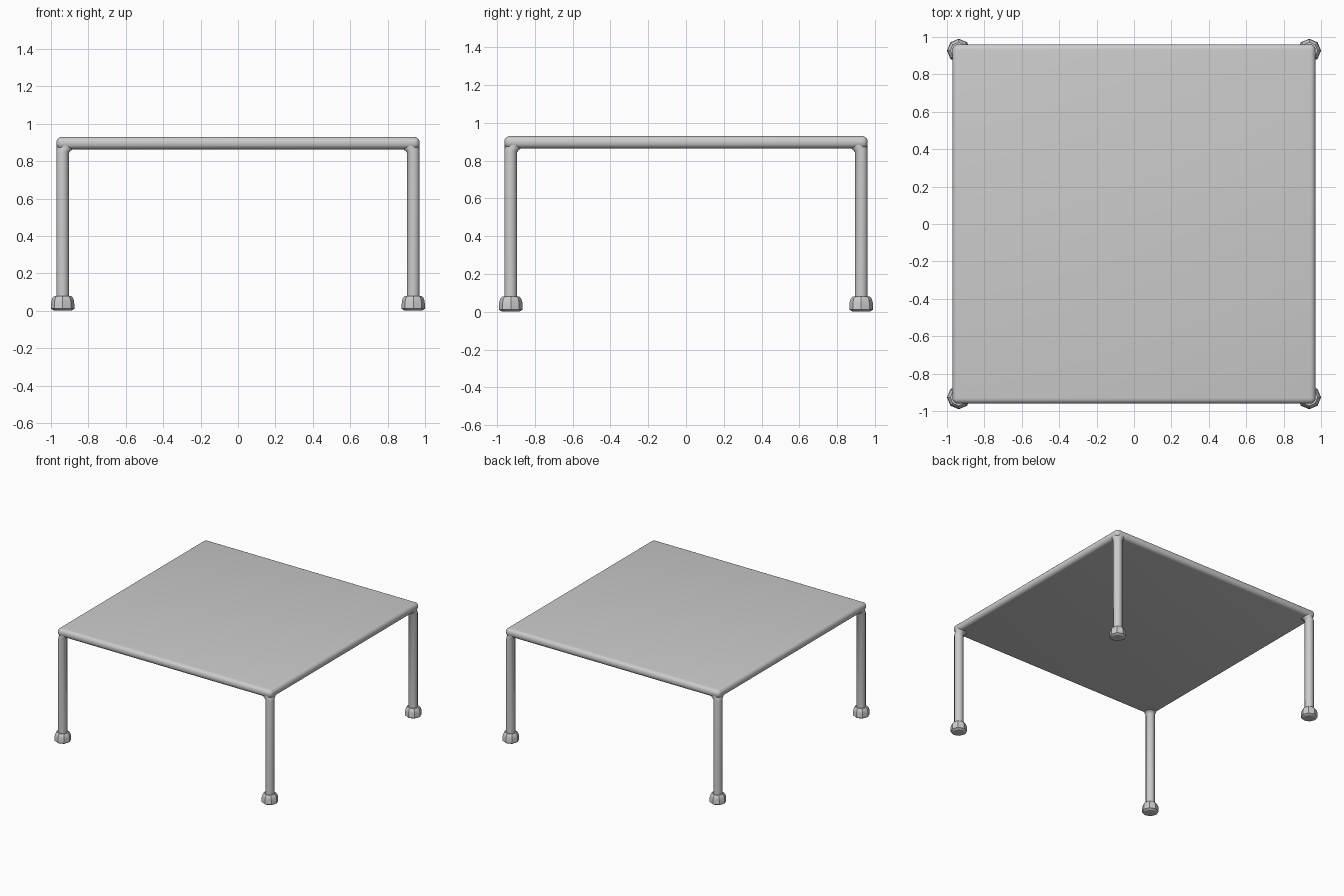
import bpy, bmesh, math

if "Cube" in bpy.data.objects:
    bpy.data.objects.remove(bpy.data.objects["Cube"])

LEG_X, LEG_Y = 0.937, 0.927
LEG_R = 0.034


def finish(name, bm, angle):
    bmesh.ops.recalc_face_normals(bm, faces=bm.faces)
    mesh = bpy.data.meshes.new(name)
    bm.to_mesh(mesh)
    bm.free()
    ob = bpy.data.objects.new(name, mesh)
    bpy.context.collection.objects.link(ob)
    bpy.ops.object.select_all(action='DESELECT')
    ob.select_set(True)
    bpy.context.view_layer.objects.active = ob
    bpy.ops.object.shade_smooth_by_angle(angle=math.radians(angle))
    return ob


def stack_rings(name, rings, sides, angle):
    """Skin a stack of circles (cx, cy, z, radius) and cap both ends."""
    bm = bmesh.new()
    loops = []
    for cx, cy, z, r in rings:
        loops.append([bm.verts.new((cx + r * math.cos(2 * math.pi * i / sides),
                                    cy + r * math.sin(2 * math.pi * i / sides), z))
                      for i in range(sides)])
    for a, b in zip(loops, loops[1:]):
        for i in range(sides):
            j = (i + 1) % sides
            bm.faces.new((a[i], a[j], b[j], b[i]))
    bm.faces.new(loops[0])
    bm.faces.new(loops[-1])
    return finish(name, bm, angle)


# Table top: slab with fully rounded edges
bm = bmesh.new()
bmesh.ops.create_cube(bm, size=1)
for v in bm.verts:
    v.co = (v.co.x * 2 * (LEG_X + LEG_R), v.co.y * 2 * (LEG_Y + LEG_R), 0.897 + v.co.z * 0.066)
bmesh.ops.bevel(bm, geom=bm.edges[:], offset=0.03, segments=5, profile=0.5, affect='EDGES')
finish("table_top", bm, 40)

# Legs with a small inward fillet under the top, and faceted rubber feet
foot = [(0.002, 0.048), (0.012, 0.063), (0.05, 0.061), (0.07, 0.055), (0.08, 0.045)]
for side, sx in (("left", -1), ("right", 1)):
    for end, sy in (("front", -1), ("back", 1)):
        x, y = sx * LEG_X, sy * LEG_Y
        rings = [(x, y, 0.03, LEG_R), (x, y, 0.845, LEG_R)]
        for z, d in ((0.856, 0.004), (0.866, 0.012), (0.885, 0.014)):
            rings.append((x - sx * d, y - sy * d, z, LEG_R + d * 0.9))
        stack_rings(f"{end}_{side}_leg", rings, 16, 40)
        stack_rings(f"{end}_{side}_foot", [(x, y, z, r) for z, r in foot], 8, 30)
